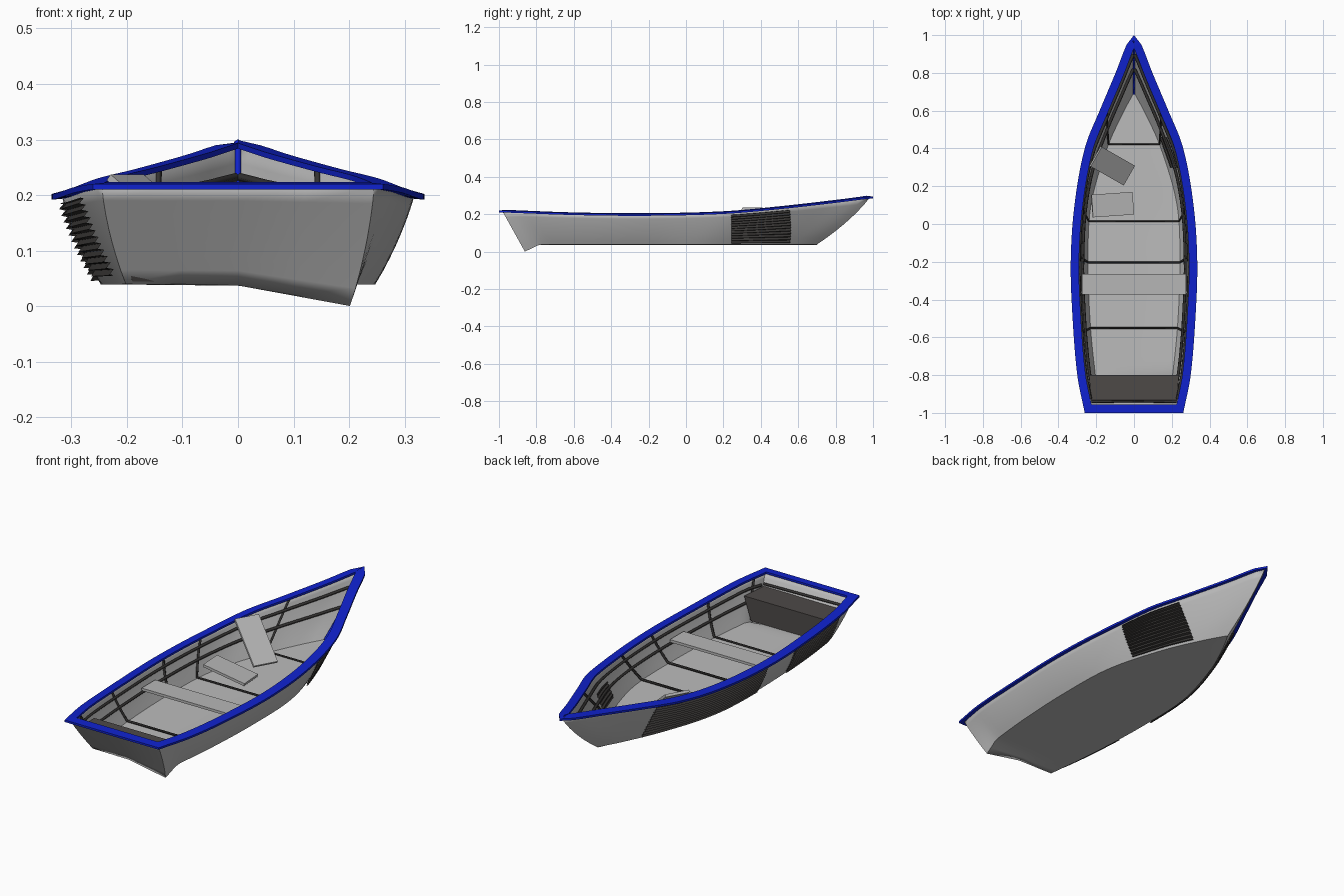
import bpy, bmesh, math
from mathutils import Vector

if "Cube" in bpy.data.objects:
    bpy.data.objects.remove(bpy.data.objects["Cube"])

def material(name, rgb):
    m = bpy.data.materials.new(name)
    m.diffuse_color = (*rgb, 1)
    m.use_nodes = True
    m.node_tree.nodes["Principled BSDF"].inputs["Base Color"].default_value = m.diffuse_color
    return m

GREY = material("weathered_grey", (0.5, 0.5, 0.5))
PLANK = material("plank_grey", (0.47, 0.47, 0.47))
BLUE = material("rim_blue", (0.005, 0.016, 0.62))
DARK = material("dark_rib", (0.035, 0.033, 0.032))
METAL = material("patch_charcoal", (0.045, 0.042, 0.04))
BOX = material("box_brown_grey", (0.075, 0.067, 0.064))

def lerp(a, b, t):
    return a + (b - a) * t

def curve_at(tab, y):
    """Smooth interpolation through (y, value) points."""
    n = len(tab)
    i = max(0, min(n - 2, sum(1 for p in tab if p[0] <= y) - 1))
    def slope(k):
        a, b = tab[max(k - 1, 0)], tab[min(k + 1, n - 1)]
        return (b[1] - a[1]) / (b[0] - a[0])
    (x0, v0), (x1, v1) = tab[i], tab[i + 1]
    h = x1 - x0
    t = max(0, min(1, (y - x0) / h))
    return ((2*t**3 - 3*t*t + 1) * v0 + (t**3 - 2*t*t + t) * h * slope(i)
            + (3*t*t - 2*t**3) * v1 + (t**3 - t*t) * h * slope(i + 1))

# hull lines: half widths at the sheer and the floor, and sheer height
TOP = [(-.978, .243), (-.8, .278), (-.5, .303), (-.2, .313), (.1, .293),
       (.4, .238), (.6, .158), (.8, .074), (.93, .024), (.98, 0)]
LOW = [(-.86, .2), (-.55, .232), (-.2, .245), (.1, .23), (.4, .145), (.58, .065), (.7, 0)]
SHEER = [(-.978, .217), (-.6, .203), (-.2, .199), (.2, .209), (.5, .235), (.8, .269), (.98, .292)]
YT0, YT1, YB0, YB1 = -.978, .98, -.86, .7

def P(s, v, side):
    """Point on the hull side: s stern to bow, v floor to sheer."""
    yt, yb = lerp(YT0, YT1, s), lerp(YB0, YB1, s)
    bulge = 4 * v * (1 - v)
    x = lerp(curve_at(LOW, yb), curve_at(TOP, yt), v) + .006 * bulge * (1 - s**6)
    y = lerp(yb, yt, v) + .022 * bulge * s**8
    zb = .043 - (.039 * max(0, 1 - s / .05) if side > 0 else 0)
    return Vector((side * max(x, 0), y, lerp(zb, curve_at(SHEER, yt), v)))

def off(s, v, side, d):
    """Hull point pushed outward by d."""
    e = .004
    s0, s1, v0, v1 = max(s-e, 0), min(s+e, 1), max(v-e, 0), min(v+e, 1)
    n = (P(s1, v, 1) - P(s0, v, 1)).cross(P(s, v1, 1) - P(s, v0, 1)).normalized()
    if n.x < 0:
        n = -n
    p = P(s, v, side)
    q = p + Vector((n.x * side, n.y, n.z)) * d
    if q.x * side < 0:
        q.x = 0
    return q

def s_of(y, v):
    return max(0, min(1, (y - lerp(YB0, YT0, v)) / lerp(YB1 - YB0, YT1 - YT0, v)))

def finish(name, bm, mat, smooth=None):
    bmesh.ops.remove_doubles(bm, verts=bm.verts, dist=1e-5)
    bmesh.ops.recalc_face_normals(bm, faces=bm.faces)
    me = bpy.data.meshes.new(name)
    bm.to_mesh(me)
    bm.free()
    me.materials.append(mat)
    ob = bpy.data.objects.new(name, me)
    bpy.context.collection.objects.link(ob)
    if smooth:
        bpy.ops.object.select_all(action='DESELECT')
        ob.select_set(True)
        bpy.context.view_layer.objects.active = ob
        bpy.ops.object.shade_smooth_by_angle(angle=math.radians(smooth))
    return ob

def add_grid(bm, rows, wrap=False):
    vs = [[bm.verts.new(p) for p in r] for r in rows]
    for i in range(len(vs) - (0 if wrap else 1)):
        a, b = vs[i], vs[(i + 1) % len(vs)]
        for j in range(len(a) - 1):
            bm.faces.new((a[j], a[j+1], b[j+1], b[j]))

def tube(name, pts, r, mat):
    cu = bpy.data.curves.new(name, 'CURVE')
    cu.dimensions = '3D'
    cu.bevel_depth, cu.bevel_resolution, cu.use_fill_caps = r, 0, True
    sp = cu.splines.new('POLY')
    sp.points.add(len(pts) - 1)
    for q, p in zip(sp.points, pts):
        q.co = (*p, 1)
    cu.materials.append(mat)
    ob = bpy.data.objects.new(name, cu)
    bpy.context.collection.objects.link(ob)

# hull skin: sides, floor and transom
N, M = 48, 7
S = [i / N for i in range(N + 1)]
V = [j / M for j in range(M + 1)]
bm = bmesh.new()
for side in (-1, 1):
    add_grid(bm, [[P(s, v, side) for v in V] for s in S])
add_grid(bm, [[P(s, 0, -1), Vector((0, P(s, 0, -1).y, .041)), P(s, 0, 1)] for s in S])
rows = []
for v in V:
    row = []
    for u in (-1, -.5, 0, .5, 1):
        p = P(0, v, 1 if u > 0 else -1)
        row.append(Vector((abs(u) * p.x, p.y, lerp(lerp(.041, curve_at(SHEER, YT0), v), p.z, abs(u)))))
    rows.append(row)
add_grid(bm, rows)
bmesh.ops.dissolve_degenerate(bm, dist=1e-5, edges=bm.edges)
hull = finish("hull", bm, GREY, 35)
mod = hull.modifiers.new("thickness", 'SOLIDIFY')
mod.thickness, mod.offset = .008, 0

# blue rim: flat section swept round the sheer with mitred corners
path = [P(s, 1, 1) for s in S] + [P(s, 1, -1) for s in reversed(S[:-1])]
rows = []
for i, p in enumerate(path):
    a = (p - path[i - 1]).to_2d().normalized()
    b = (path[(i + 1) % len(path)] - p).to_2d().normalized()
    n = Vector((a.y + b.y, -a.x - b.x)).normalized()
    k = min(1.4, 1 / max(.3, n.dot(Vector((a.y, -a.x))))) * .022
    if abs(p.x) < 1e-4:
        k = .02
    o = p + Vector((n.x * k, n.y * k, -.002))
    q = p - Vector((n.x * k, n.y * k, -.002))
    if q.x * p.x < 0 or abs(p.x) < 1e-4:
        q.x = 0
    h = Vector((0, 0, .005))
    rows.append([o - h, o + h, q + h, q - h, o - h])
bm = bmesh.new()
add_grid(bm, rows, wrap=True)
finish("rim", bm, BLUE, 35)

# stem bar inside the bow
tube("stem_bar", [P(1, v, 1) + Vector((0, -.012, .004)) for v in V], .007, BLUE)

# ribs across the floor and up both sides
for k, y in enumerate((.415, .01, -.205, -.55, -.8)):
    s = (y - YB0) / (YB1 - YB0)
    left = [off(s, v, -1, -.007) for v in (.97, .75, .5, .25, .04)]
    right = [Vector((-p.x, p.y, p.z)) for p in reversed(left)]
    tube(f"rib_{k + 1}", left + right, .006, DARK)

# stringers along the sides
for side, label in ((-1, "left"), (1, "right")):
    for v, tag in ((.45, "lower"), (.75, "upper")):
        tube(f"{label}_{tag}_stringer", [off(.012 + .976 * s, v, side, -.011) for s in S], .008, DARK)
tube("transom_stringer", [P(0, .78, d) + Vector((-d * .012, .012, 0)) for d in (-1, 1)], .007, DARK)

# corrugated repair patches
def patch(name, side, y0, y1, v0, v1, ridges, base, amp=.005):
    bm = bmesh.new()
    rows = []
    for i in range(ridges * 4 + 1):
        v = lerp(v0, v1, i / (ridges * 4))
        d = base + amp * math.sin(i * math.pi / 2)
        rows.append([off(s_of(lerp(y0, y1, j / 14), v), v, side, d) for j in range(15)])
    add_grid(bm, rows)
    finish(name, bm, METAL)

patch("right_bow_patch", 1, .24, .55, .04, .93, 12, .011)
patch("left_middle_patch", -1, -.19, .51, .05, .93, 12, .011)
patch("left_stern_patch", -1, -.81, -.42, .1, .93, 12, .011)
patch("right_inner_patch", 1, .3, .46, .2, .6, 5, -.01, .003)

# stern box
bm = bmesh.new()
low = [(-.2, -.8, .045), (.2, -.8, .045), (.19, -.866, .045), (-.19, -.866, .045)]
top = [(-.238, -.8, .16), (.238, -.8, .16), (.226, -.937, .16), (-.226, -.937, .16)]
a, b = [bm.verts.new(p) for p in low], [bm.verts.new(p) for p in top]
bm.faces.new(a)
bm.faces.new(b)
for i in range(4):
    j = (i + 1) % 4
    bm.faces.new((a[i], a[j], b[j], b[i]))
finish("stern_box", bm, BOX)

# seat and loose planks
def plank(name, p0, p1, width, thick=.013):
    p0, p1 = Vector(p0), Vector(p1)
    d = (p1 - p0).normalized()
    w = d.cross(Vector((0, 0, 1))).normalized()
    n = w.cross(d)
    bm = bmesh.new()
    bmesh.ops.create_cube(bm, size=1)
    L = (p1 - p0).length
    for v in bm.verts:
        c = v.co.copy()
        v.co = (p0 + p1) / 2 + d * c.x * L + w * c.y * width + n * c.z * thick
    finish(name, bm, PLANK)

plank("seat", (-.274, -.318, .13), (.274, -.318, .13), .108)
plank("leaning_plank", (-.203, .358, .232), (-.028, .258, .08), .12)
plank("fallen_plank", (-.222, .095, .108), (-.005, .11, .064), .12)
